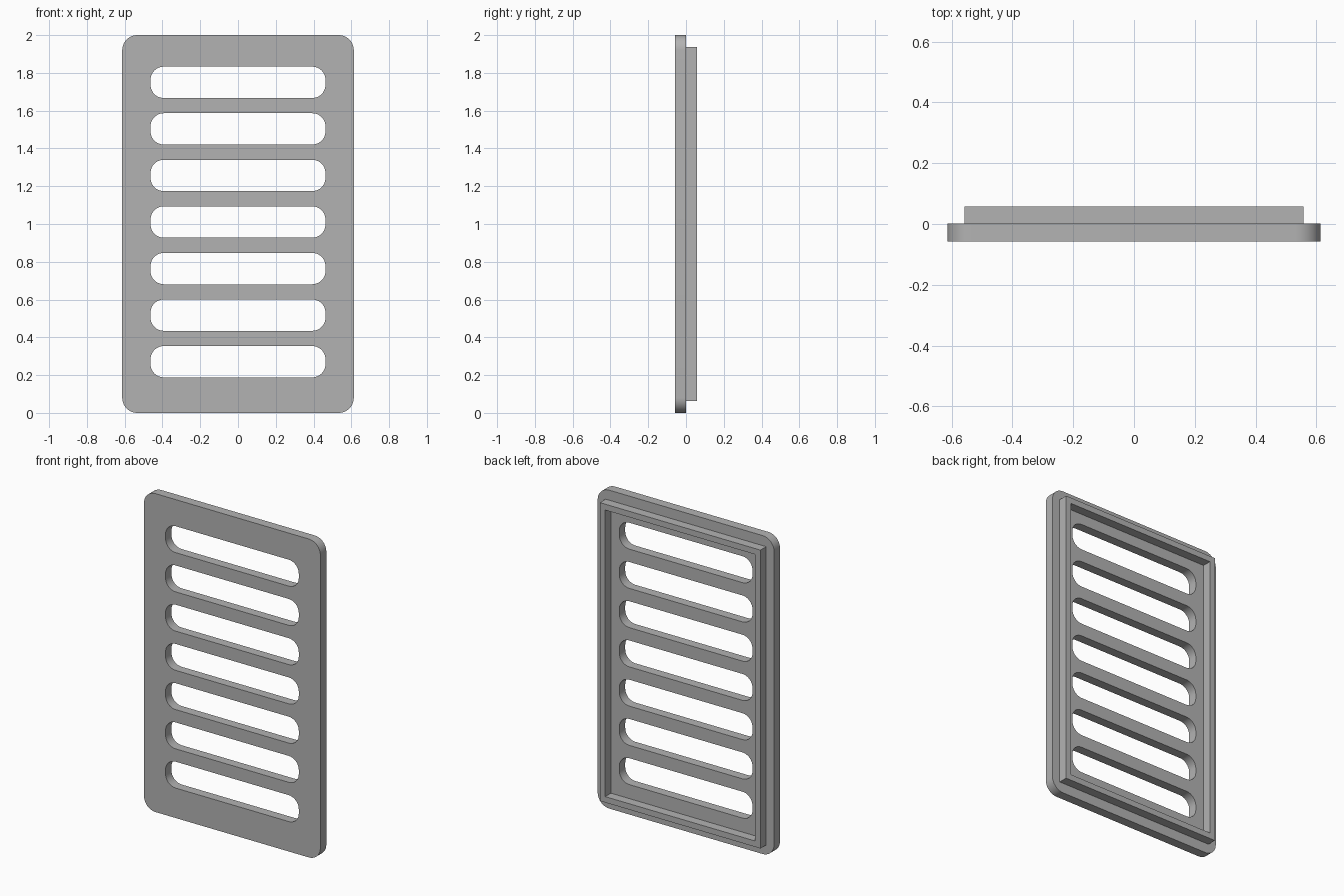
import bpy, bmesh
from math import sin, cos, pi

cube = bpy.data.objects.get("Cube")
if cube:
    bpy.data.objects.remove(cube, do_unlink=True)

grey = bpy.data.materials.new("plain grey")
grey.use_nodes = True
grey.diffuse_color = (0.45, 0.45, 0.45, 1)
grey.node_tree.nodes["Principled BSDF"].inputs["Base Color"].default_value = grey.diffuse_color


def rounded_rect(half_w, half_h, centre_z, radius, steps=10):
    """Closed outline; a zero radius gives square corners."""
    if radius == 0:
        steps = 0
    points = []
    for corner, (sx, sz) in enumerate([(1, 1), (-1, 1), (-1, -1), (1, -1)]):
        for i in range(steps + 1):
            a = (corner + i / max(steps, 1)) * pi / 2
            points.append((sx * (half_w - radius) + radius * cos(a),
                           centre_z + sz * (half_h - radius) + radius * sin(a)))
    return points


def panel(name, outlines, y_front, y_back):
    """Extrude a filled outline with holes from y_front to y_back."""
    curve = bpy.data.curves.new(name, "CURVE")
    curve.dimensions = "2D"
    curve.fill_mode = "BOTH"
    curve.extrude = (y_back - y_front) / 2
    for outline in outlines:
        spline = curve.splines.new("POLY")
        spline.points.add(len(outline) - 1)
        for point, (x, z) in zip(spline.points, outline):
            point.co = (x, z, 0, 1)
        spline.use_cyclic_u = True
    obj = bpy.data.objects.new(name, curve)
    bpy.context.collection.objects.link(obj)
    obj.rotation_euler.x = pi / 2
    obj.location.y = (y_front + y_back) / 2

    # Turn into a clean, welded mesh
    bpy.ops.object.select_all(action="DESELECT")
    obj.select_set(True)
    bpy.context.view_layer.objects.active = obj
    bpy.ops.object.convert(target="MESH")
    obj = bpy.context.object
    bpy.ops.object.transform_apply(location=True, rotation=True, scale=True)
    bm = bmesh.new()
    bm.from_mesh(obj.data)
    bmesh.ops.remove_doubles(bm, verts=bm.verts, dist=0.0005)
    bmesh.ops.recalc_face_normals(bm, faces=bm.faces)
    bm.to_mesh(obj.data)
    bm.free()
    obj.data.materials.clear()
    obj.data.materials.append(grey)
    bpy.ops.object.shade_smooth_by_angle(angle=pi / 6)
    return obj


# Front plate with seven rounded slots
slots = [rounded_rect(0.463, 0.083, 0.271 + 0.2465 * i, 0.07) for i in range(7)]
panel("slotted_plate", [rounded_rect(0.613, 1, 1, 0.08)] + slots, -0.058, 0.001)

# Square-cornered raised rim on the back
rim_w, rim_h, wall = 0.558, 0.937, 0.037
panel("back_rim", [rounded_rect(rim_w, rim_h, 1, 0),
                   rounded_rect(rim_w - wall, rim_h - wall, 1, 0)], 0.001, 0.058)
